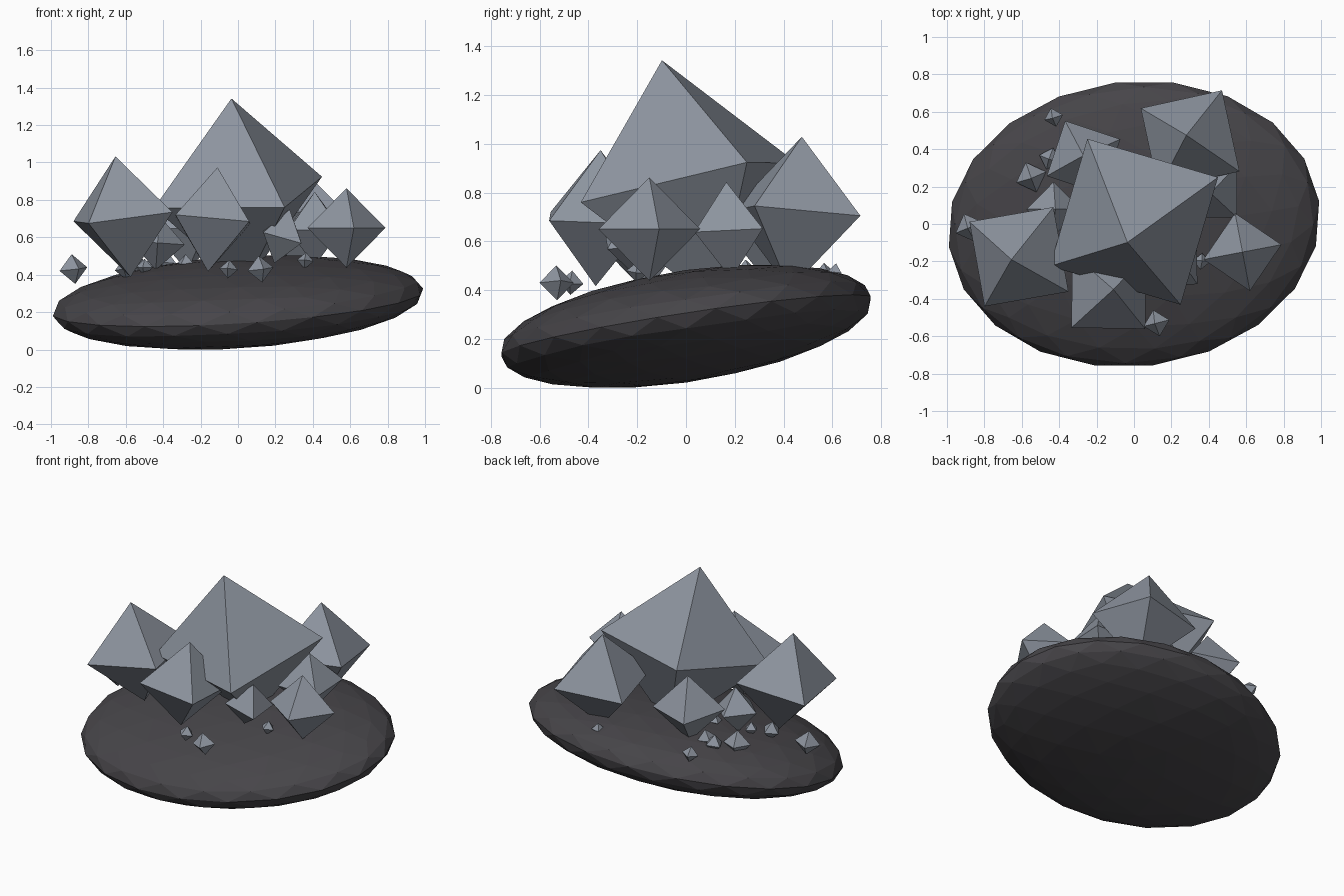
import bpy, bmesh, math, random
from mathutils import Vector, Matrix

if "Cube" in bpy.data.objects:
    bpy.data.objects.remove(bpy.data.objects["Cube"])

random.seed(4)


def material(name, rgb):
    m = bpy.data.materials.new(name)
    m.diffuse_color = (*rgb, 1)
    m.use_nodes = True
    m.node_tree.nodes["Principled BSDF"].inputs["Base Color"].default_value = m.diffuse_color
    return m


STONE = material("dark stone", (0.062, 0.059, 0.066))
CRYSTAL = material("grey blue crystal", (0.27, 0.30, 0.35))


def finish(bm, name, mat):
    bmesh.ops.recalc_face_normals(bm, faces=bm.faces)
    me = bpy.data.meshes.new(name)
    bm.to_mesh(me)
    bm.free()
    me.materials.append(mat)
    ob = bpy.data.objects.new(name, me)
    bpy.context.collection.objects.link(ob)
    return ob


def octahedron(name, center, radius, up, side):
    """Regular octahedron: one tip along up, one corner along side."""
    z = Vector(up).normalized()
    y = z.cross(Vector(side)).normalized()
    x = y.cross(z)
    c = Vector(center)
    bm = bmesh.new()
    top, bottom = (bm.verts.new(c + s * radius * z) for s in (1, -1))
    ring = [bm.verts.new(c + radius * d) for d in (x, y, -x, -y)]
    for i in range(4):
        a, b = ring[i], ring[(i + 1) % 4]
        bm.faces.new((a, b, top))
        bm.faces.new((b, a, bottom))
    return finish(bm, name, CRYSTAL)


# Base rock: flattened, tilted faceted ellipsoid
bm = bmesh.new()
bmesh.ops.create_icosphere(bm, subdivisions=3, radius=1)
tilt = (Matrix.Rotation(math.radians(7), 4, 'Z')
        @ Matrix.Rotation(math.radians(-4.2), 4, 'Y')
        @ Matrix.Rotation(math.radians(8), 4, 'X'))
bm.transform(Matrix.Translation((0, 0, 0.25)) @ tilt
             @ Matrix.Diagonal((1.0, 0.77, 0.222, 1)))
low = min(v.co.z for v in bm.verts)
bmesh.ops.translate(bm, verts=bm.verts, vec=(0, 0, -low))
finish(bm, "base_rock", STONE)

# Large crystals: centre, radius, tip direction, corner direction
LARGE = [
    ("main_crystal", (0, 0.012, 0.84), 0.515, (-0.035, -0.11, 0.5), (0.44, 0.235, 0.07)),
    ("left_crystal", (-0.615, -0.175, 0.71), 0.325, (-0.04, -0.015, 0.32), (-0.27, 0.19, -0.02)),
    ("front_crystal", (-0.135, -0.36, 0.695), 0.28, (0.025, 0.01, 0.275), (-0.205, -0.2, 0.02)),
    ("back_right_crystal", (0.30, 0.45, 0.715), 0.315, (-0.02, 0.025, 0.315), (0.17, 0.26, -0.03)),
    ("right_crystal", (0.58, -0.15, 0.65), 0.212, (0, 0, 1), (0.21, 0.04, 0)),
    ("inner_right_crystal", (0.41, 0.175, 0.645), 0.198, (0, -0.01, 0.2), (0.14, 0.14, 0)),
    ("inner_front_crystal", (0.235, -0.22, 0.605), 0.15, (0.04, -0.01, 0.14), (0.11, -0.10, 0)),
    ("back_left_crystal", (-0.27, 0.355, 0.64), 0.22, (0, 0.01, 0.2), (-0.1, 0.2, 0)),
    ("inner_left_crystal", (-0.43, 0.08, 0.57), 0.145, (0.01, 0, 0.15), (0, 0.14, 0)),
]
for args in LARGE:
    octahedron(*args)

# Small crystals scattered on the rock: centre and radius
SMALL = [
    (-0.88, -0.02, 0.43, 0.08), (0.12, -0.53, 0.43, 0.072),
    (-0.05, -0.47, 0.43, 0.05), (-0.55, 0.25, 0.44, 0.085),
    (-0.43, 0.57, 0.46, 0.052), (0.36, -0.2, 0.475, 0.045),
    (-0.45, 0.35, 0.45, 0.06), (-0.38, 0.33, 0.46, 0.06),
    (-0.60, -0.04, 0.43, 0.06), (-0.28, 0.1, 0.46, 0.05),
    (0.22, 0.61, 0.47, 0.04), (-0.50, 0.03, 0.44, 0.045),
]
for i, (x, y, z, r) in enumerate(SMALL):
    yaw = random.uniform(0, math.pi / 2)
    lean = (random.uniform(-0.15, 0.15), random.uniform(-0.15, 0.15), 1)
    octahedron(f"small_crystal_{i + 1}", (x, y, z), r, lean,
               (math.cos(yaw), math.sin(yaw), 0))
